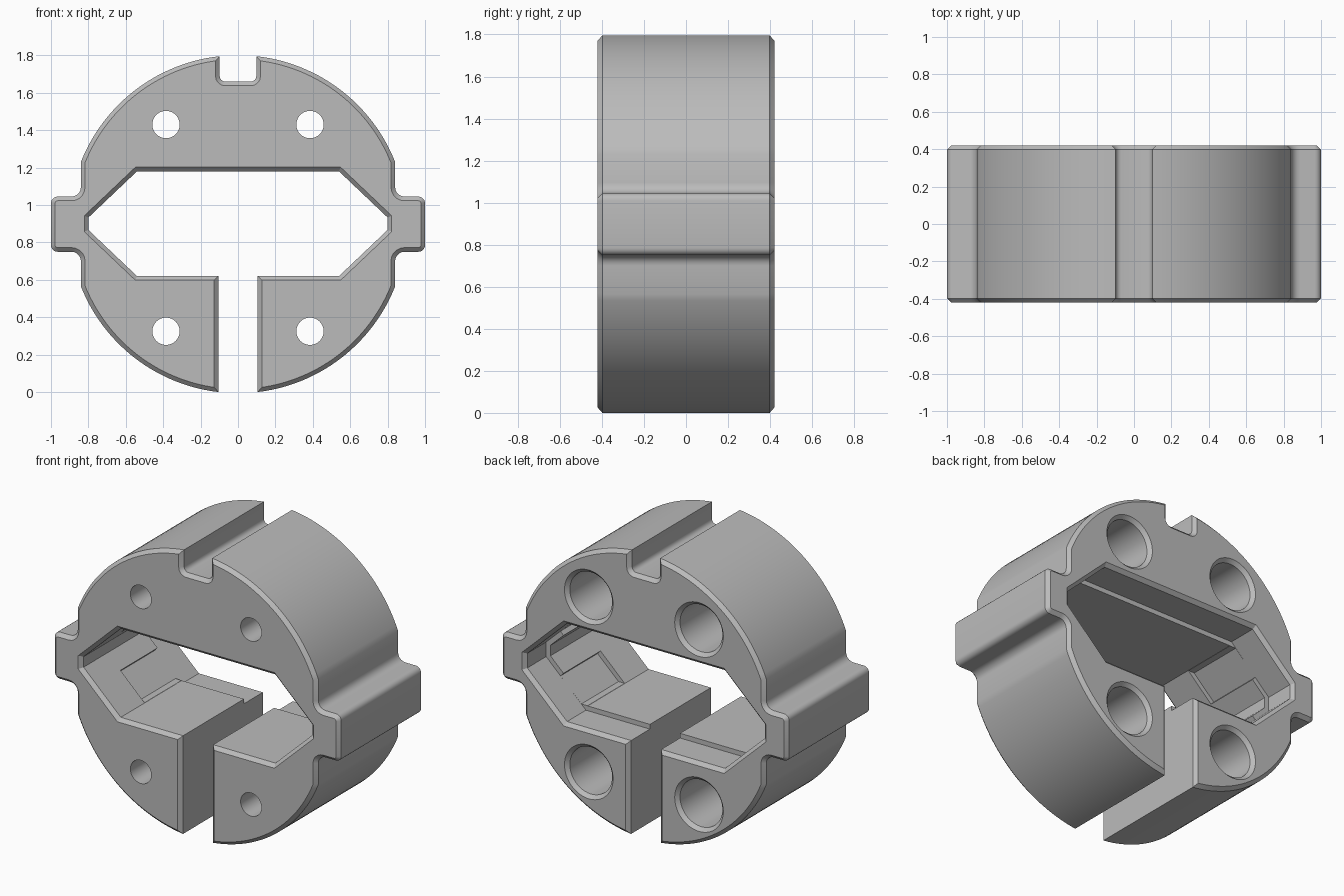
import bpy, bmesh
from math import sin, cos, asin, pi, radians
from mathutils import Vector

DEPTH = 0.42          # half length along y
CH = 0.022            # edge chamfer
MID = 0.8975          # height of the round body's centre
R = 0.9035            # body radius
SIDE = 0.84           # flattened sides
STEP = 0.03           # depth of the recess steps

cube = bpy.data.objects.get("Cube")
if cube:
    bpy.data.objects.remove(cube, do_unlink=True)

grey = bpy.data.materials.new("plain grey")
grey.use_nodes = True
grey.diffuse_color = (0.5, 0.5, 0.5, 1)
grey.node_tree.nodes["Principled BSDF"].inputs["Base Color"].default_value = (0.5, 0.5, 0.5, 1)


def arc(cx, cz, r, a0, a1, n):
    angles = [radians(a0 + (a1 - a0) * i / n) for i in range(n + 1)]
    return [(cx + r * cos(a), cz + r * sin(a)) for a in angles]


def offset(pts, d):
    """Move every edge of a closed outline outward by d, with mitred corners."""
    n = len(pts)
    area = sum(pts[i - 1][0] * pts[i][1] - pts[i][0] * pts[i - 1][1] for i in range(n))
    d = d if area > 0 else -d

    def normal(a, b):
        e = (Vector(b) - Vector(a)).normalized()
        return Vector((e.y, -e.x))

    out = []
    for i in range(n):
        n1 = normal(pts[i - 1], pts[i])
        n2 = normal(pts[i], pts[(i + 1) % n])
        out.append(tuple(Vector(pts[i]) + (n1 + n2) * d / (1 + n1.dot(n2))))
    return out


def loft(name, sections):
    """Solid through matching xz outlines placed at given y positions."""
    bm = bmesh.new()
    rings = [[bm.verts.new((x, y, z)) for x, z in pts] for y, pts in sections]
    n = len(rings[0])
    for a, b in zip(rings, rings[1:]):
        for i in range(n):
            j = (i + 1) % n
            bm.faces.new((a[i], a[j], b[j], b[i]))
    bm.faces.new(rings[0])
    bm.faces.new(rings[-1])
    bmesh.ops.recalc_face_normals(bm, faces=bm.faces)
    mesh = bpy.data.meshes.new(name)
    bm.to_mesh(mesh)
    bm.free()
    mesh.materials.append(grey)
    obj = bpy.data.objects.new(name, mesh)
    bpy.context.collection.objects.link(obj)
    return obj


# Right half of the outline: top notch, round shoulder, side tab
notch, slit = 0.098, 0.105
half = arc(notch - 0.03, 1.69, 0.03, -90, 0, 4)
t0, t1, t2 = asin(notch / R), asin(SIDE / R), asin(slit / R)
N = 28
half += [(R * sin(t), MID + R * cos(t)) for t in (t0 + (t1 - t0) * i / N for i in range(N + 1))]
tab = arc(SIDE + 0.05, 1.095, 0.05, 180, 270, 5) + arc(0.965, 1.01, 0.035, 90, 0, 5)
half += tab + [(x, 2 * MID - z) for x, z in reversed(tab)]
half += [(R * sin(t), MID - R * cos(t)) for t in (t1 + (t2 - t1) * i / N for i in range(N + 1))]

# Cavity corners, then the slit leading into it
low, high = 0.62, 1.18
corner, tip, tip_h = 0.54, 0.80, 0.033
cavity = [(corner, low), (tip, 0.9 - tip_h), (tip, 0.9 + tip_h), (corner, high)]
half += [(slit, low)] + cavity
outline = half + [(-x, z) for x, z in reversed(half)]

small = offset(outline, -CH)
body = loft("clamp_body", [(-DEPTH, small), (-DEPTH + CH, outline),
                           (DEPTH - CH, outline), (DEPTH, small)])
cutters = []

# Wider recess at the back of the cavity, flared for its chamfer
octagon = cavity + [(-x, z) for x, z in reversed(cavity)]
wide = offset(octagon, STEP)
cutters.append(loft("recess_cutter", [(0.21, wide), (DEPTH - CH, wide),
                                      (DEPTH + CH, offset(octagon, STEP + 2 * CH))]))

# Shallow pockets in the four slanted walls
p = Vector((corner, low))
slant = Vector((tip, 0.9 - tip_h)) - p
q = p + slant * 0.65
nrm = Vector((slant.y, -slant.x)).normalized()
pocket = [p + Vector((STEP * 1.45, 0.001)), q + nrm * STEP, q - nrm * 0.02, p + Vector((-0.028, 0.001))]
for sx in (1, -1):
    for up in (False, True):
        pts = [(sx * v.x, 1.8 - v.y if up else v.y) for v in pocket]
        cutters.append(loft("pocket_cutter", [(-0.16, pts), (0.25, pts)]))

# Stepped screw holes, counterbored from the back
for x in (-0.385, 0.385):
    for z in (0.325, 1.43):
        steps = [(-0.5, 0.073), (-0.25, 0.073), (-0.25, 0.148),
                 (DEPTH - CH, 0.148), (DEPTH + CH, 0.148 + 2 * CH)]
        cutters.append(loft("bore_cutter", [(y, arc(x, z, r, 0, 352.5, 47)) for y, r in steps]))

# Cut, apply, and remove the helpers
bpy.ops.object.select_all(action='DESELECT')
bpy.context.view_layer.objects.active = body
body.select_set(True)
for c in cutters:
    c.hide_render = True
    mod = body.modifiers.new("cut", 'BOOLEAN')
    mod.operation = 'DIFFERENCE'
    mod.solver = 'EXACT'
    mod.object = c
    bpy.ops.object.modifier_apply(modifier=mod.name)
for c in cutters:
    bpy.data.objects.remove(c, do_unlink=True)

bpy.ops.object.shade_smooth_by_angle(angle=radians(30))
